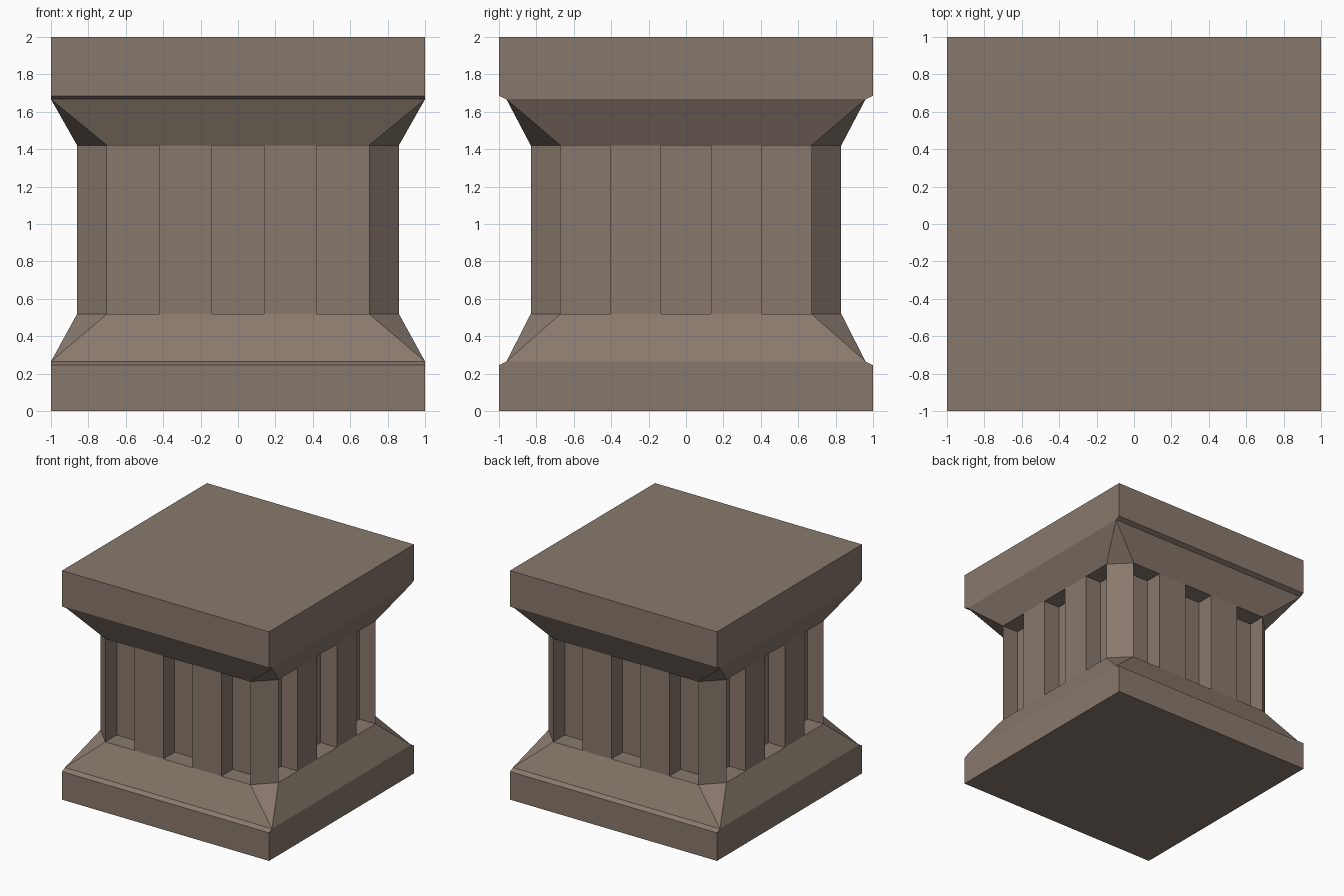
import bpy, bmesh

if "Cube" in bpy.data.objects:
    bpy.data.objects.remove(bpy.data.objects["Cube"])

stone = bpy.data.materials.new("warm grey stone")
stone.diffuse_color = (0.25, 0.193, 0.153, 1)
stone.use_nodes = True
stone.node_tree.nodes["Principled BSDF"].inputs["Base Color"].default_value = stone.diffuse_color

IX, IY = 0.70, 0.67      # recessed core half widths
OX, OY = 0.86, 0.83      # outer shaft half widths
Z0, Z1 = 0.52, 1.42      # shaft bottom and top
CORNERS = [(1, -1), (1, 1), (-1, 1), (-1, -1)]


def make(name, build):
    bm = bmesh.new()
    build(bm)
    bmesh.ops.recalc_face_normals(bm, faces=bm.faces)
    me = bpy.data.meshes.new(name)
    bm.to_mesh(me)
    bm.free()
    me.materials.append(stone)
    bpy.context.collection.objects.link(bpy.data.objects.new(name, me))


def prism(bm, pts, z0=Z0, z1=Z1):
    low = [bm.verts.new((x, y, z0)) for x, y in pts]
    high = [bm.verts.new((x, y, z1)) for x, y in pts]
    bm.faces.new(low)
    bm.faces.new(high)
    n = len(pts)
    for i in range(n):
        j = (i + 1) % n
        bm.faces.new((low[i], low[j], high[j], high[i]))


def rect(x0, x1, y0, y1):
    return [(x0, y0), (x1, y0), (x1, y1), (x0, y1)]


def flared_block(name, z_end, z_box, z_rim, z_neck):
    """Square block, thin rim, then a flare to the chamfered neck."""
    def build(bm):
        rings = [[bm.verts.new((sx * w, sy * d, z)) for sx, sy in CORNERS]
                 for w, d, z in ((1, 1, z_end), (1, 1, z_box), (1, 0.96, z_rim))]
        neck = []
        for sx, sy in CORNERS:
            pair = [(sx * IX, sy * OY), (sx * OX, sy * IY)]
            if sx * sy > 0:
                pair.reverse()
            neck.append([bm.verts.new((x, y, z_neck)) for x, y in pair])
        bm.faces.new(rings[0])
        bm.faces.new([v for p in neck for v in p])
        rim = rings[2]
        for i in range(4):
            j = (i + 1) % 4
            for a, b in zip(rings, rings[1:]):
                bm.faces.new((a[i], a[j], b[j], b[i]))
            bm.faces.new((rim[i], rim[j], neck[j][0], neck[i][1]))   # sloped side
            bm.faces.new((rim[i], neck[i][1], neck[i][0]))           # corner triangle
    make(name, build)


# Base and capital
flared_block("base", 0, 0.245, 0.265, Z0)
flared_block("capital", 2, 1.685, 1.667, Z1)

# Recessed core of the shaft
make("shaft_core", lambda bm: prism(bm, rect(-IX - .003, IX + .003, -IY - .003, IY + .003)))


# Two raised ribs on every side
def ribs(bm):
    for s in (-1, 1):
        for t in (-1, 1):
            a, b = sorted((t * 0.14, t * 0.42))
            y0, y1 = sorted((s * (IY - .05), s * OY))
            prism(bm, rect(a, b, y0, y1))
            a, b = sorted((t * 0.135, t * 0.405))
            x0, x1 = sorted((s * (IX - .05), s * OX))
            prism(bm, rect(x0, x1, a, b))


make("ribs", ribs)


# Chamfered corner posts
def posts(bm):
    for sx, sy in CORNERS:
        prism(bm, [(sx * IX, sy * OY), (sx * OX, sy * IY), (sx * IX, sy * IY)])


make("corner_posts", posts)
